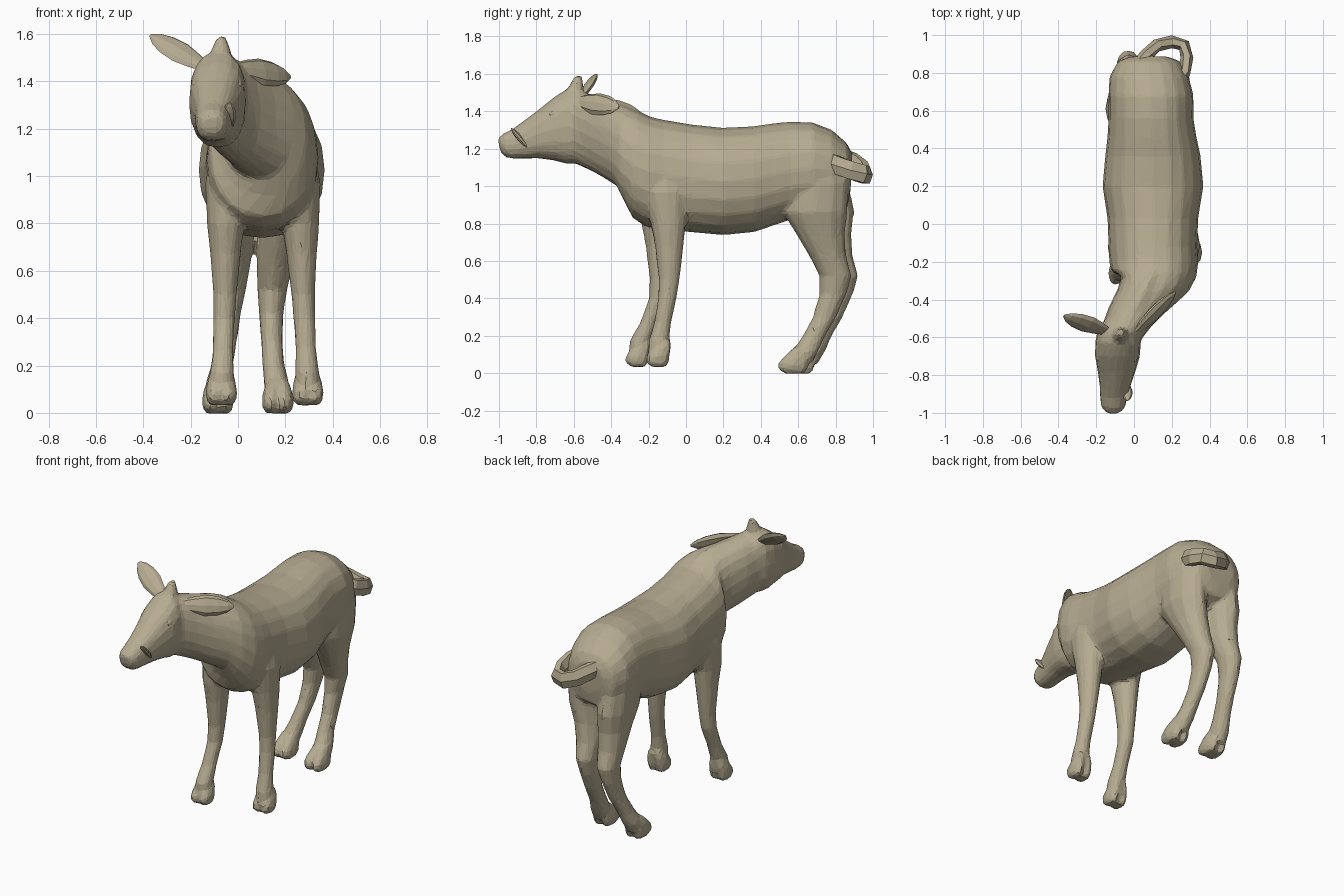
import bpy, bmesh, math
from mathutils import Vector as V

if "Cube" in bpy.data.objects:
    bpy.data.objects.remove(bpy.data.objects["Cube"])

hide = bpy.data.materials.new("hide")
hide.diffuse_color = (.47, .41, .285, 1)
hide.use_nodes = True
hide.node_tree.nodes["Principled BSDF"].inputs["Base Color"].default_value = hide.diffuse_color


def add(name, bm):
    bmesh.ops.recalc_face_normals(bm, faces=bm.faces)
    me = bpy.data.meshes.new(name)
    bm.to_mesh(me)
    bm.free()
    me.materials.append(hide)
    ob = bpy.data.objects.new(name, me)
    bpy.context.collection.objects.link(ob)
    return ob


def loft(name, rings):
    """Skin a list of equal point rings and cap both ends."""
    bm = bmesh.new()
    rows = [[bm.verts.new(p) for p in r] for r in rings]
    n = len(rows[0])
    for a, b in zip(rows, rows[1:]):
        for i in range(n):
            j = (i + 1) % n
            bm.faces.new((a[i], a[j], b[j], b[i]))
    bm.faces.new(rows[0])
    bm.faces.new(rows[-1])
    return add(name, bm)


def ring(c, u, v, n=12, e=1.0):
    """Superellipse ring around c spanned by half axes u and v."""
    pts = []
    for i in range(n):
        t = 2 * math.pi * i / n
        cs, sn = math.cos(t), math.sin(t)
        a = math.copysign(abs(cs) ** e, cs)
        b = math.copysign(abs(sn) ** e, sn)
        pts.append(V(c) + V(u) * a + V(v) * b)
    return pts


def spine(name, rows, n, e):
    """Rows: centre x, top y z, bottom y z, half width, yaw in degrees."""
    rings = []
    for x, yt, zt, yb, zb, hw, yaw in rows:
        a = math.radians(yaw)
        top, bot = V((x, yt, zt)), V((x, yb, zb))
        rings.append(ring((top + bot) / 2, V((math.cos(a), math.sin(a), 0)) * hw, (top - bot) / 2, n, e))
    return loft(name, rings)


def leaf(name, base, tip, side, width, thick):
    base, tip = V(base), V(tip)
    ax = (tip - base).normalized()
    w = (V(side) - ax * V(side).dot(ax)).normalized()
    t = ax.cross(w)
    prof = [(0, .45), (.2, .75), (.45, 1), (.7, .9), (.88, .6), (1, .15)]
    return loft(name, [ring(base.lerp(tip, f), w * width * s, t * thick * s, 8) for f, s in prof])


def leg(name, rows, n=12):
    return loft(name, [ring((x, y, z), (rx, 0, 0), (0, ry, 0), n) for x, y, z, rx, ry in rows])


def hoof(name, x, y, z, size):
    # Rounded cloven hoof made of two toes
    return [leg(name, [(x + s * .026, y + .005, z, .024, size * .65),
                       (x + s * .03, y - .005, z + .025, .036, size),
                       (x + s * .029, y, z + .06, .039, size * 1.03),
                       (x + s * .025, y + .02, z + .10, .036, size * .83),
                       (x + s * .018, y + .04, z + .14, .028, size * .5)], 8) for s in (-1, 1)]


# Trunk, chest and turned neck
skin = [spine("body", [
    (.08, .89, 1.17, .88, .98, .10, 0),
    (.08, .86, 1.23, .865, .90, .165, 0),
    (.08, .78, 1.30, .78, .86, .21, 0),
    (.09, .68, 1.34, .68, .85, .225, 0),
    (.09, .56, 1.345, .56, .82, .225, 0),
    (.095, .46, 1.335, .47, .79, .235, 0),
    (.10, .36, 1.32, .37, .755, .252, 0),
    (.10, .20, 1.312, .20, .738, .267, 0),
    (.10, .03, 1.33, .03, .753, .24, 0),
    (.10, -.12, 1.355, -.12, .768, .235, 0),
    (.105, -.19, 1.37, -.22, .785, .235, 0),
    (.105, -.25, 1.40, -.285, .83, .225, -4),
    (.10, -.30, 1.425, -.32, .92, .195, -14),
    (.085, -.34, 1.44, -.345, .99, .165, -23),
    (.04, -.41, 1.46, -.40, 1.025, .14, -28),
    (-.02, -.50, 1.49, -.48, 1.07, .124, -24),
    (-.06, -.57, 1.51, -.57, 1.11, .114, -12),
    (-.08, -.62, 1.49, -.62, 1.14, .106, -8)], 20, .9)]

# Head with tapering muzzle
skin.append(spine("head", [
    (-.07, -.52, 1.47, -.54, 1.18, .09, -12),
    (-.08, -.57, 1.52, -.58, 1.12, .113, -8),
    (-.085, -.63, 1.525, -.64, 1.118, .121, -4),
    (-.088, -.70, 1.48, -.70, 1.135, .119, 0),
    (-.092, -.78, 1.415, -.78, 1.148, .10, 0),
    (-.10, -.86, 1.355, -.85, 1.147, .082, 0),
    (-.108, -.92, 1.31, -.91, 1.145, .072, 0),
    (-.11, -.97, 1.285, -.955, 1.15, .066, 0),
    (-.11, -.995, 1.268, -.98, 1.167, .05, 0),
    (-.11, -1.005, 1.25, -.995, 1.19, .032, 0)], 16, .84))
skin.append(loft("poll_tuft", [ring((-.075, -.60, 1.44), (.07, 0, 0), (0, .06, 0), 8),
                               ring((-.073, -.59, 1.52), (.047, 0, 0), (0, .045, 0), 8),
                               ring((-.07, -.575, 1.59), (.018, 0, 0), (0, .022, 0), 8)]))
skin.append(leaf("neck_crest", (-.07, -.60, 1.46), (.11, -.25, 1.40), (0, 0, 1), .045, .05))

# Front legs: z, y, half width, half depth
front = [(1.15, -.10, .05, .08), (.97, -.11, .09, .125), (.80, -.095, .08, .095),
         (.68, -.09, .066, .077), (.50, -.09, .05, .056), (.40, -.10, .047, .05),
         (.27, -.125, .044, .046), (.17, -.145, .052, .056), (.09, -.15, .052, .056)]
for name, xs, dy, foot in (("front_right_leg", (.26, .275, .295), 0, (.295, -.15)),
                           ("front_left_leg", (-.05, -.055, -.07), -.075, (-.07, -.26))):
    rows = []
    for z, y, rx, ry in front:
        f = max(0, min(1, (.9 - z) / .8))
        x = xs[0] + (xs[1] - xs[0]) * f * 2 if f < .5 else xs[1] + (xs[2] - xs[1]) * (f * 2 - 1)
        k = .15 if z > .9 else .65 if z > .3 else 1 if z > .2 else 1.35
        rows.append((x, y + dy * k, z, rx, ry))
    skin.append(leg(name, rows))
    skin += hoof(name + "_hoof", foot[0], foot[1], .032, .063)

# Hind legs: z, y, half width, half depth, right x, left x
hind = [(1.20, .70, .07, .12, .21, -.04), (1.02, .70, .10, .17, .205, -.03),
        (.86, .69, .10, .175, .20, -.025), (.74, .72, .09, .13, .175, -.02),
        (.62, .76, .077, .098, .155, -.025), (.52, .80, .064, .087, .145, -.03),
        (.42, .785, .052, .072, .14, -.04), (.30, .74, .046, .063, .143, -.05),
        (.20, .685, .047, .061, .15, -.068), (.11, .635, .056, .07, .165, -.085),
        (.05, .61, .046, .06, .17, -.09)]
for name, col, dy, x in (("hind_right_leg", 4, 0, .168), ("hind_left_leg", 5, .035, -.085)):
    skin.append(leg(name, [(r[col], r[1] + dy * (r[0] < .9), r[0], r[2], r[3]) for r in hind]))
    skin += hoof(name + "_hoof", x, .575 + dy, -.003, .082)

# Fuse trunk, head and legs into one faceted skin
bpy.ops.object.select_all(action='DESELECT')
for ob in skin:
    ob.select_set(True)
body = skin[0]
bpy.context.view_layer.objects.active = body
bpy.ops.object.join()
m = body.modifiers.new("fuse", 'REMESH')
m.mode, m.voxel_size, m.use_smooth_shade = 'VOXEL', .013, False
m = body.modifiers.new("soften", 'SMOOTH')
m.factor, m.iterations = .5, 5
m = body.modifiers.new("facet", 'DECIMATE')
m.ratio = .075
for m in list(body.modifiers):
    bpy.ops.object.modifier_apply(modifier=m.name)
body.data.materials.clear()
body.data.materials.append(hide)
for p in body.data.polygons:
    p.material_index = 0

# Ears and mouth flap
leaf("left_ear", (-.14, -.57, 1.46), (-.37, -.485, 1.595), (.3, .6, .6), .06, .022)
leaf("right_ear", (.0, -.58, 1.455), (.22, -.36, 1.42), (-.3, .3, 1), .062, .026)
leaf("mouth_flap", (-.04, -.84, 1.20), (-.035, -.935, 1.31), (1, -.2, 0), .03, .015)

# Eyes and nostrils
for s in (-1, 1):
    for name, loc, size in (("eye", (-.088 + s * .088, -.70, 1.385), (.02, .035, .025)),
                            ("nostril", (-.11 + s * .034, -.97, 1.24), (.016, .022, .018))):
        bm = bmesh.new()
        bmesh.ops.create_icosphere(bm, subdivisions=2, radius=1)
        for v in bm.verts:
            v.co = V(v.co[i] * size[i] + loc[i] for i in range(3))
        add(name, bm)

# Curled tail
path = [V(p) for p in ((.02, .84, 1.15), (.06, .89, 1.13), (.12, .945, 1.09), (.20, .965, 1.06),
                       (.265, .945, 1.065), (.28, .88, 1.085), (.265, .80, 1.115), (.22, .75, 1.14))]
rings = []
for i, p in enumerate(path):
    d = (path[min(i + 1, len(path) - 1)] - path[max(i - 1, 0)]).normalized()
    u = d.cross(V((0, 0, 1))).normalized()
    rings.append(ring(p, u * .034, u.cross(d) * .055, 6))
loft("tail", rings)
